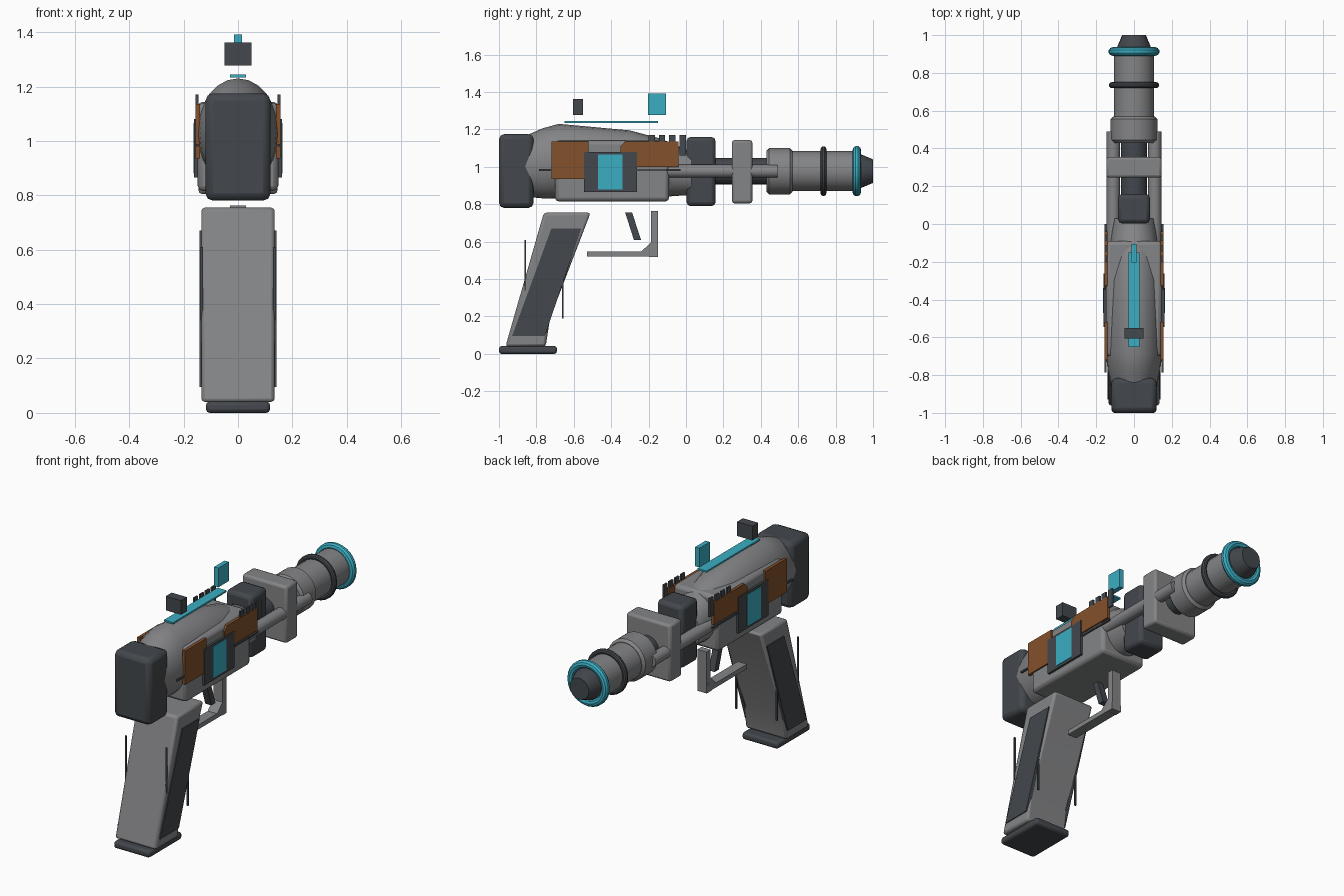
import bpy, bmesh, math

if "Cube" in bpy.data.objects:
    bpy.data.objects.remove(bpy.data.objects["Cube"])


def material(name, rgb):
    m = bpy.data.materials.new(name)
    m.diffuse_color = (*rgb, 1)
    m.use_nodes = True
    m.node_tree.nodes["Principled BSDF"].inputs["Base Color"].default_value = m.diffuse_color
    return m


GREY = material("gunmetal_grey", (0.23, 0.232, 0.24))
DARK = material("dark_slate", (0.056, 0.064, 0.073))
RUST = material("rust_orange", (0.23, 0.082, 0.024))
CYAN = material("glow_cyan", (0.043, 0.42, 0.54))


def finish(name, bm, mat, bevel=0.0, segs=2, smooth=True):
    bmesh.ops.recalc_face_normals(bm, faces=bm.faces)
    me = bpy.data.meshes.new(name)
    bm.to_mesh(me)
    bm.free()
    me.materials.append(mat)
    ob = bpy.data.objects.new(name, me)
    bpy.context.collection.objects.link(ob)
    if bevel:
        mod = ob.modifiers.new("bevel", 'BEVEL')
        mod.width, mod.segments = bevel, segs
    if smooth:
        bpy.ops.object.select_all(action='DESELECT')
        ob.select_set(True)
        bpy.context.view_layer.objects.active = ob
        bpy.ops.object.shade_smooth_by_angle(angle=math.radians(35))
    return ob


def loft(name, rings, mat, closed=False, **kw):
    """Skin a list of equal-length point rings; closed joins last to first."""
    bm = bmesh.new()
    vs = [[bm.verts.new(p) for p in r] for r in rings]
    n = len(vs[0])
    pairs = list(zip(vs, vs[1:])) + ([(vs[-1], vs[0])] if closed else [])
    for a, b in pairs:
        for i in range(n):
            bm.faces.new((a[i], a[(i + 1) % n], b[(i + 1) % n], b[i]))
    if not closed:
        bm.faces.new(vs[0])
        bm.faces.new(vs[-1])
    return finish(name, bm, mat, **kw)


def prism(name, pts, x0, x1, mat, **kw):
    """Side profile (y, z) extruded across x."""
    return loft(name, [[(x, y, z) for y, z in pts] for x in (x0, x1)], mat, **kw)


def box(name, x0, x1, y0, y1, z0, z1, mat, **kw):
    return prism(name, [(y0, z0), (y1, z0), (y1, z1), (y0, z1)], x0, x1, mat, **kw)


AXIS = 0.977


def ellipse(y, rx, rz, zc, x=0.0, n=24):
    return [(x + rx * math.cos(2 * math.pi * i / n), y,
             zc + rz * math.sin(2 * math.pi * i / n)) for i in range(n)]


def lathe(name, prof, mat, x=0.0, **kw):
    """Profile (y, radius) turned about the barrel axis."""
    return loft(name, [ellipse(y, r, r, AXIS, x) for y, r in prof], mat, **kw)


def ring(name, y, r, t, mat):
    prof = [(y + t * math.cos(a * math.pi / 5), r + t * math.sin(a * math.pi / 5))
            for a in range(10)]
    return lathe(name, prof, mat, closed=True)


# Rounded receiver shell: y, top, bottom, half width
sections = [(-0.86, 1.165, 0.84, 0.12), (-0.77, 1.205, 0.832, 0.14),
            (-0.68, 1.23, 0.83, 0.15), (-0.3, 1.195, 0.832, 0.147),
            (-0.15, 1.155, 0.838, 0.132), (0.03, 1.08, 0.85, 0.112)]
loft("receiver_shell", [ellipse(y, w, (t - b) / 2, (t + b) / 2)
                        for y, t, b, w in sections], GREY)
box("receiver_box", -0.148, 0.148, -0.7, -0.09, 0.815, 1.14, GREY, bevel=0.02)
box("rear_cap", -0.12, 0.12, -1.0, -0.815, 0.78, 1.175, DARK, bevel=0.028)

# Barrel and muzzle
lathe("barrel_core", [(-0.05, 0.07), (0.46, 0.07)], DARK)
lathe("barrel_collar", [(0.43, 0.11), (0.445, 0.124), (0.555, 0.124), (0.57, 0.11)], GREY)
lathe("barrel_sleeve", [(0.55, 0.107), (0.92, 0.107)], GREY)
lathe("muzzle_cone", [(0.88, 0.092), (0.935, 0.09), (1.0, 0.063)], DARK)
ring("barrel_band", 0.735, 0.117, 0.016, DARK)
ring("muzzle_glow_ring", 0.913, 0.112, 0.023, CYAN)
box("front_dark_block", -0.085, 0.085, 0.003, 0.158, 0.79, 1.16, DARK, bevel=0.022)
box("front_clamp", -0.146, 0.146, 0.245, 0.355, 0.805, 1.143, GREY, bevel=0.014)

# Grip with base plate
prism("grip", [(-0.965, 0.04), (-0.75, 0.04), (-0.727, 0.19), (-0.51, 0.755), (-0.76, 0.755)],
      -0.135, 0.135, GREY, bevel=0.014)
box("grip_base", -0.118, 0.118, -1.0, -0.69, 0, 0.042, DARK, bevel=0.014)

# Trigger and guard
prism("trigger", [(-0.325, 0.755), (-0.288, 0.755), (-0.24, 0.608), (-0.278, 0.608)],
      -0.02, 0.02, DARK)
box("guard_bottom", -0.03, 0.03, -0.53, -0.19, 0.52, 0.547, GREY)
box("guard_front", -0.03, 0.03, -0.188, -0.15, 0.518, 0.763, GREY)
prism("guard_corner", [(-0.24, 0.547), (-0.195, 0.518), (-0.15, 0.518), (-0.15, 0.56),
                       (-0.188, 0.595)], -0.031, 0.031, GREY)

# Sights and glowing top strip
box("top_glow_strip", -0.03, 0.03, -0.65, -0.15, 1.234, 1.244, CYAN)
box("rear_sight", -0.05, 0.05, -0.605, -0.55, 1.278, 1.362, DARK)
box("front_sight", -0.014, 0.014, -0.203, -0.106, 1.278, 1.392, CYAN)

# Parts repeated on both sides
for side, s in (("left", -1), ("right", 1)):
    lathe(side + "_guide_rod", [(-0.1, 0.035), (0.49, 0.035)], GREY, x=s * 0.11)
    prism(side + "_grip_panel", [(-0.93, 0.095), (-0.755, 0.095), (-0.56, 0.67), (-0.72, 0.67)],
          s * 0.12, s * 0.141, DARK)
    for i, (y, z) in enumerate([(-0.86, 0.34), (-0.76, 0.265), (-0.66, 0.19)]):
        box(f"{side}_grip_line_{i + 1}", s * 0.128, s * 0.138, y - 0.004, y + 0.004,
            z, z + 0.27, DARK)
    box(side + "_rear_plate", s * 0.14, s * 0.157, -0.72, -0.52, 0.935, 1.135, RUST)
    prism(side + "_front_plate", [(-0.35, 1.0), (-0.04, 1.0), (-0.04, 1.135), (-0.325, 1.135),
                                  (-0.35, 1.11)], s * 0.14, s * 0.157, RUST)
    box(side + "_seam_strip", s * 0.145, s * 0.155, -0.785, -0.03, 0.979, 0.989, DARK)
    box(side + "_screen_frame", s * 0.14, s * 0.161, -0.545, -0.263, 0.865, 1.08, DARK)
    box(side + "_screen", s * 0.155, s * 0.164, -0.47, -0.34, 0.88, 1.066, CYAN)
    for i in range(4):
        y = -0.183 + i * 0.055
        box(f"{side}_vent_fin_{i + 1}", s * 0.145, s * 0.156, y - 0.017, y + 0.017,
            1.06, 1.17, DARK)
